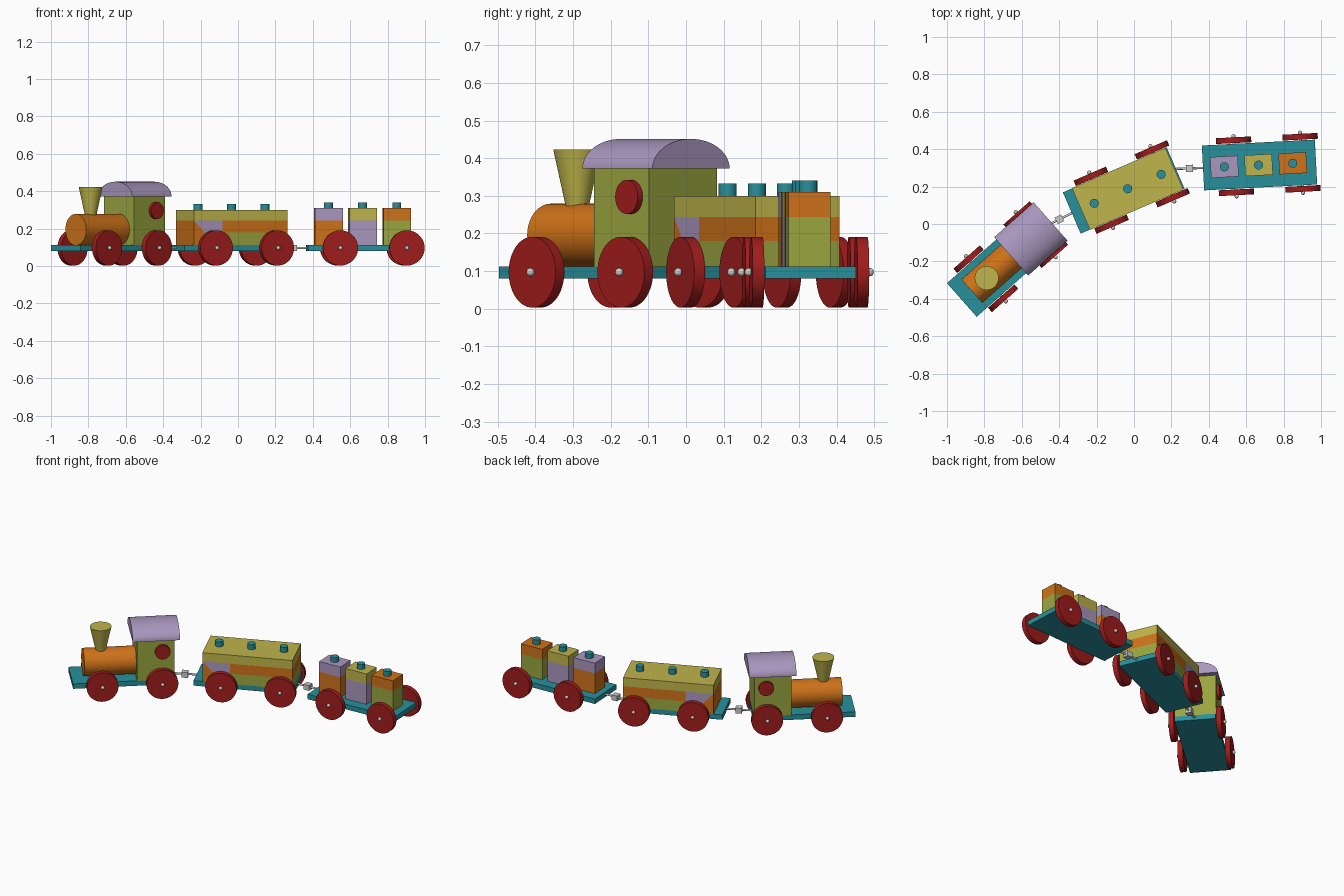
import bpy, bmesh, math
from mathutils import Matrix, Vector

if "Cube" in bpy.data.objects:
    bpy.data.objects.remove(bpy.data.objects["Cube"])

COLORS = {
    "teal": (0.02, 0.28, 0.33), "orange": (0.62, 0.17, 0.01), "red": (0.36, 0.012, 0.012),
    "lilac": (0.40, 0.31, 0.52), "yellow": (0.52, 0.46, 0.07), "green": (0.32, 0.38, 0.05),
}
MATS = {}
for key, rgb in COLORS.items():
    MATS[key] = bpy.data.materials.new(key)
    MATS[key].diffuse_color = (*rgb, 1)


def finish(bm, name, frame, color=None, smooth=False):
    bmesh.ops.recalc_face_normals(bm, faces=bm.faces)
    me = bpy.data.meshes.new(name)
    bm.to_mesh(me)
    bm.free()
    ob = bpy.data.objects.new(name, me)
    bpy.context.collection.objects.link(ob)
    ob.matrix_world = frame
    if color:
        me.materials.append(MATS[color])
    if smooth:
        bpy.ops.object.select_all(action='DESELECT')
        ob.select_set(True)
        bpy.context.view_layer.objects.active = ob
        bpy.ops.object.shade_smooth_by_angle(angle=math.radians(35))
    return ob


def box(name, frame, lo, hi, color=None):
    bm = bmesh.new()
    lo, hi = Vector(lo), Vector(hi)
    m = Matrix.Translation((lo + hi) / 2) @ Matrix.Diagonal((*(hi - lo), 1))
    bmesh.ops.create_cube(bm, size=1, matrix=m)
    return finish(bm, name, frame, color)


def rod(name, frame, a, b, r1, color=None, r2=None, seg=48):
    a, b = Vector(a), Vector(b)
    d = b - a
    m = Matrix.Translation((a + b) / 2) @ d.to_track_quat('Z', 'Y').to_matrix().to_4x4()
    bm = bmesh.new()
    bmesh.ops.create_cone(bm, cap_ends=True, segments=seg, radius1=r1,
                          radius2=r1 if r2 is None else r2, depth=d.length, matrix=m)
    return finish(bm, name, frame, color, True)


def prism(name, frame, pts, direction, color, smooth=False):
    bm = bmesh.new()
    f = bm.faces.new([bm.verts.new(p) for p in pts])
    ext = bmesh.ops.extrude_face_region(bm, geom=[f])
    vs = [g for g in ext["geom"] if isinstance(g, bmesh.types.BMVert)]
    bmesh.ops.translate(bm, verts=vs, vec=direction)
    return finish(bm, name, frame, color, smooth)


def ball(name, frame, p, r):
    bm = bmesh.new()
    bmesh.ops.create_uvsphere(bm, u_segments=16, v_segments=10, radius=r,
                              matrix=Matrix.Translation(p))
    finish(bm, name, frame, None, True)


def chassis(label, x, y, deg):
    # platform, axles, wheels and hub pins; local +x runs toward the tail
    fr = Matrix.Translation((x, y, 0)) @ Matrix.Rotation(math.radians(deg), 4, 'Z')
    box(label + "_platform", fr, (-0.3025, -0.12, 0.08), (0.3025, 0.12, 0.112), "teal")
    for end, u in (("front", -0.131), ("rear", 0.225)):
        rod(f"{label}_{end}_axle", fr, (u, -0.16, 0.097), (u, 0.16, 0.097), 0.008, seg=16)
        for side, s in (("right", -1), ("left", 1)):
            rod(f"{label}_{end}_{side}_wheel", fr, (u, s * 0.124, 0.097),
                (u, s * 0.155, 0.097), 0.094, "red", seg=64)
            ball(f"{label}_{end}_{side}_hub_pin", fr, (u, s * 0.161, 0.097), 0.011)
    return fr


# engine
eng = chassis("engine", -0.694, -0.206, 41.5)
rod("boiler", eng, (-0.231, 0, 0.195), (0.09, 0, 0.195), 0.084, "orange", seg=64)
rod("chimney", eng, (-0.125, 0, 0.25), (-0.125, 0, 0.423), 0.026, "yellow", 0.064)
box("cabin", eng, (0.078, -0.121, 0.112), (0.299, 0.121, 0.376), "green")
arch = [(0.05, 0.137 * math.cos(math.pi * i / 40), 0.372 + 0.079 * math.sin(math.pi * i / 40))
        for i in range(41)]
prism("cabin_roof", eng, arch, (0.281, 0, 0), "lilac", True)
for side, s in (("right", -1), ("left", 1)):
    rod(f"cabin_{side}_window", eng, (0.229, s * 0.11, 0.297), (0.229, s * 0.139, 0.297),
        0.045, "red")

# middle wagon: stacked long blocks with a wedge joint at the front
mid = chassis("wagon", -0.055, 0.179, 23.4)
F, R, OFF = -0.249, 0.295, 0.023
slope = 0.125 / 0.132   # diagonal joint run per unit height
cut = F + (0.244 - 0.18) * slope
toe = F + (0.244 - 0.112) * slope
LAYERS = {
    "wagon_top_block": ("yellow", [(F, 0.244), (R, 0.244), (R, 0.30), (F, 0.30)]),
    "wagon_middle_bar": ("orange", [(-0.082, 0.18), (R, 0.18), (R, 0.244), (-0.082, 0.244)]),
    "wagon_joint_block": ("lilac", [(cut, 0.18), (-0.082, 0.18), (-0.082, 0.244), (F, 0.244)]),
    "wagon_bottom_bar": ("green", [(toe, 0.112), (R, 0.112), (R, 0.18), (cut, 0.18)]),
    "wagon_front_wedge": ("orange", [(F, 0.112), (toe, 0.112), (F, 0.244)]),
}
for name, (color, prof) in LAYERS.items():
    prism(name, mid, [(u, -0.122, z) for u, z in prof], (0, 0.244, 0), color)
for i in (-1, 0, 1):
    u = OFF + i * 0.195
    rod(f"wagon_peg_{i + 2}", mid, (u, 0, 0.29), (u, 0, 0.332), 0.024, "teal", seg=32)

# tail wagon: three two-part towers with pegs
tail = chassis("tail", 0.671, 0.3155, 3.0)
for i, (low, high) in enumerate((("orange", "lilac"), ("lilac", "yellow"), ("green", "orange"))):
    u = -0.005 + (i - 1) * 0.183
    box(f"tower_{i + 1}_base", tail, (u - 0.074, -0.056, 0.112), (u + 0.074, 0.056, 0.243), low)
    box(f"tower_{i + 1}_top", tail, (u - 0.074, -0.056, 0.243), (u + 0.074, 0.056, 0.31), high)
    rod(f"tower_{i + 1}_peg", tail, (u, 0, 0.30), (u, 0, 0.341), 0.024, "teal", seg=32)

# couplings between the cars
for n, (a, b) in enumerate(((eng, mid), (mid, tail)), 1):
    p = a @ Vector((0.29, 0, 0.097))
    q = b @ Vector((-0.29, 0, 0.097))
    d = q - p
    fr = Matrix.Translation((p + q) / 2) @ Matrix.Rotation(math.atan2(d.y, d.x), 4, 'Z')
    h = d.length / 2
    rod(f"coupling_{n}_rod", fr, (-h, 0, 0), (h, 0, 0), 0.006, seg=16)
    box(f"coupling_{n}_block", fr, (-0.019, -0.019, -0.017), (0.019, 0.019, 0.017))

for m in bpy.data.materials:
    if m.users and not m.is_grease_pencil:
        m.use_nodes = True
        m.node_tree.nodes["Principled BSDF"].inputs["Base Color"].default_value = m.diffuse_color
